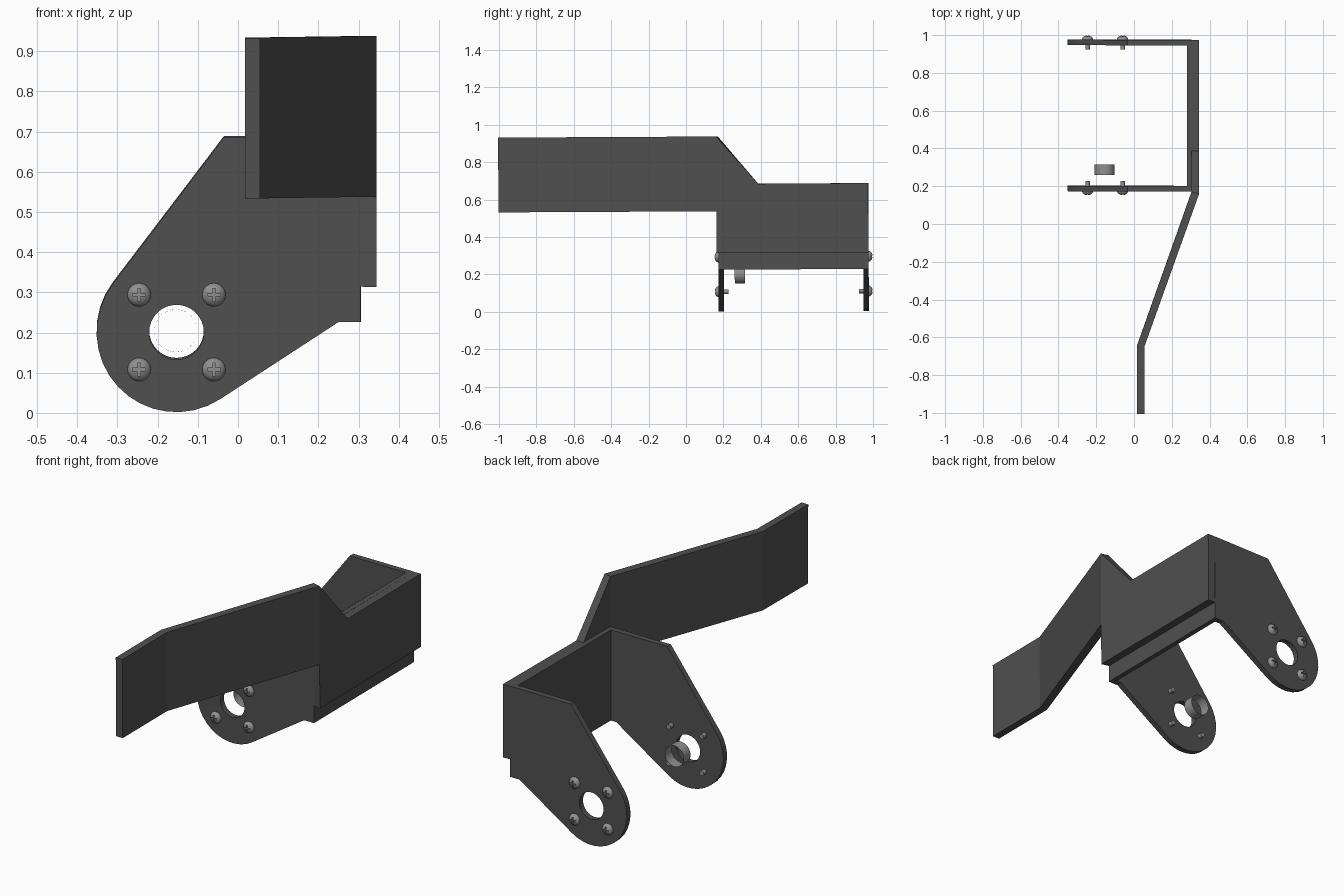
import bpy, bmesh, math
from mathutils import Matrix

if "Cube" in bpy.data.objects:
    bpy.data.objects.remove(bpy.data.objects["Cube"])

TILT = Matrix.Rotation(0.005, 4, 'X')   # the whole bracket leans very slightly


def material(name, v):
    m = bpy.data.materials.new(name)
    m.diffuse_color = (v, v, v, 1)
    m.use_nodes = True
    m.node_tree.nodes["Principled BSDF"].inputs["Base Color"].default_value = m.diffuse_color
    return m


DARK = material("dark_steel", 0.08)
STEEL = material("screw_steel", 0.28)


def place(name, mesh, matrix=Matrix()):
    ob = bpy.data.objects.new(name, mesh)
    bpy.context.collection.objects.link(ob)
    ob.matrix_world = TILT @ matrix
    return ob


def to_mesh(bm, name, mat):
    bmesh.ops.remove_doubles(bm, verts=bm.verts, dist=1e-5)
    bmesh.ops.recalc_face_normals(bm, faces=bm.faces)
    me = bpy.data.meshes.new(name)
    bm.to_mesh(me)
    bm.free()
    me.materials.clear()
    me.materials.append(mat)
    return me


def arc(cx, cy, r, a0, a1, n):
    return [(cx + r * math.cos(math.radians(a0 + (a1 - a0) * i / n)),
             cy + r * math.sin(math.radians(a0 + (a1 - a0) * i / n))) for i in range(n + 1)]


# Cheek plates: rounded lug with a bearing hole
CX, CZ = -0.153, 0.200
outline = [(0.305, 0.225), (0.305, 0.684), (-0.035, 0.684)] + \
    arc(CX, CZ, 0.199, 143, 303, 16) + [(0.25, 0.225)]
hole = arc(CX, CZ, 0.068, 0, 360, 32)[:-1]
curve = bpy.data.curves.new("cheek_profile", 'CURVE')
curve.dimensions = '2D'
curve.fill_mode = 'BOTH'
curve.extrude = 0.0145
for pts in (outline, hole):
    s = curve.splines.new('POLY')
    s.points.add(len(pts) - 1)
    for p, (x, z) in zip(s.points, pts):
        p.co = (x, z, 0, 1)
    s.use_cyclic_u = True
tmp = bpy.data.objects.new("cheek_profile", curve)
bpy.context.collection.objects.link(tmp)
bpy.context.view_layer.update()
raw = bpy.data.meshes.new_from_object(tmp.evaluated_get(bpy.context.evaluated_depsgraph_get()))
bpy.data.objects.remove(tmp)
bm = bmesh.new()
bm.from_mesh(raw)
for f in bm.faces:
    f.smooth = False
cheek = to_mesh(bm, "cheek_plate", DARK)
for name, y in (("front_cheek_plate", 0.189), ("rear_cheek_plate", 0.9635)):
    place(name, cheek, Matrix.Translation((0, y, 0)) @ Matrix.Rotation(math.pi / 2, 4, 'X'))

# Web joining the two cheeks
bm = bmesh.new()
bmesh.ops.create_cube(bm, size=1, matrix=Matrix.Translation((0.293, 0.576, 0.4545))
                      @ Matrix.Diagonal((0.025, 0.747, 0.459, 1)))
place("web_plate", to_mesh(bm, "web_plate", DARK))

# Bent arm: outer backing plate, slanted run and end tab
OUT = [(0.055, -1.0), (0.055, -0.645), (0.345, 0.165), (0.345, 0.39), (0.345, 0.977)]
INN = [(0.017, -1.0), (0.017, -0.637), (0.305, 0.175), (0.305, 0.39), (0.305, 0.977)]
loop = [(0, 0.937), (1, 0.937), (2, 0.937), (3, 0.683), (4, 0.684),
        (4, 0.313), (2, 0.313), (2, 0.537), (1, 0.537), (0, 0.537)]
bm = bmesh.new()
outer = [bm.verts.new((*OUT[i], z)) for i, z in loop]
inner = [bm.verts.new((*INN[i], z)) for i, z in loop]
for vs in (outer, inner):
    for ids in ((0, 1, 8, 9), (1, 2, 7, 8), (2, 3, 4, 5, 6, 7)):
        bm.faces.new([vs[i] for i in ids])
for i in range(10):
    j = (i + 1) % 10
    bm.faces.new((outer[i], outer[j], inner[j], inner[i]))
place("bent_arm", to_mesh(bm, "bent_arm", DARK))

# Loose bearing sleeve behind the front cheek
bm = bmesh.new()
bmesh.ops.create_cone(bm, cap_ends=False, segments=32, radius1=0.053, radius2=0.053, depth=0.055,
                      matrix=Matrix.Translation((-0.155, 0.289, 0.203))
                      @ Matrix.Rotation(math.pi / 2, 4, 'X'))
for f in bm.faces:
    f.smooth = True
place("bearing_sleeve", to_mesh(bm, "bearing_sleeve", STEEL))

# Cross-head screw: lathed domed head and shank, head towards -y
profile = [(0, -0.021), (0.011, -0.0195), (0.020, -0.015), (0.026, -0.009), (0.029, -0.003),
           (0.029, 0.002), (0.012, 0.002), (0.012, 0.053), (0, 0.053)]
bm = bmesh.new()
vs = [bm.verts.new((r, y, 0)) for r, y in profile]
es = [bm.edges.new(p) for p in zip(vs, vs[1:])]
bmesh.ops.spin(bm, geom=vs + es, cent=(0, 0, 0), axis=(0, 1, 0), angle=math.tau, steps=24)
screw = bpy.data.objects.new("screw", to_mesh(bm, "screw", STEEL))
bpy.context.collection.objects.link(screw)
cutters = []
for size in ((0.032, 0.02, 0.007), (0.007, 0.02, 0.032)):
    bm = bmesh.new()
    bmesh.ops.create_cube(bm, size=1, matrix=Matrix.Translation((0, -0.02, 0))
                          @ Matrix.Diagonal((*size, 1)))
    c = bpy.data.objects.new("slot_cutter", to_mesh(bm, "slot_cutter", STEEL))
    bpy.context.collection.objects.link(c)
    c.hide_render = True
    m = screw.modifiers.new("slot", 'BOOLEAN')
    m.object, m.operation, m.solver = c, 'DIFFERENCE', 'EXACT'
    cutters.append(c)
bpy.context.view_layer.update()
screw_mesh = bpy.data.meshes.new_from_object(
    screw.evaluated_get(bpy.context.evaluated_depsgraph_get()))
for o in cutters + [screw]:
    bpy.data.objects.remove(o)

# Four screws on each cheek
for side, y, turn in (("front", 0.175, 0), ("rear", 0.978, math.pi)):
    for x in (-0.246, -0.060):
        for z in (0.107, 0.293):
            ob = place(side + "_screw", screw_mesh, Matrix.Translation((x, y, z))
                       @ Matrix.Rotation(turn, 4, 'Z'))
bpy.ops.object.select_all(action='DESELECT')
ob.select_set(True)
bpy.context.view_layer.objects.active = ob
bpy.ops.object.shade_smooth_by_angle(angle=math.radians(35))
